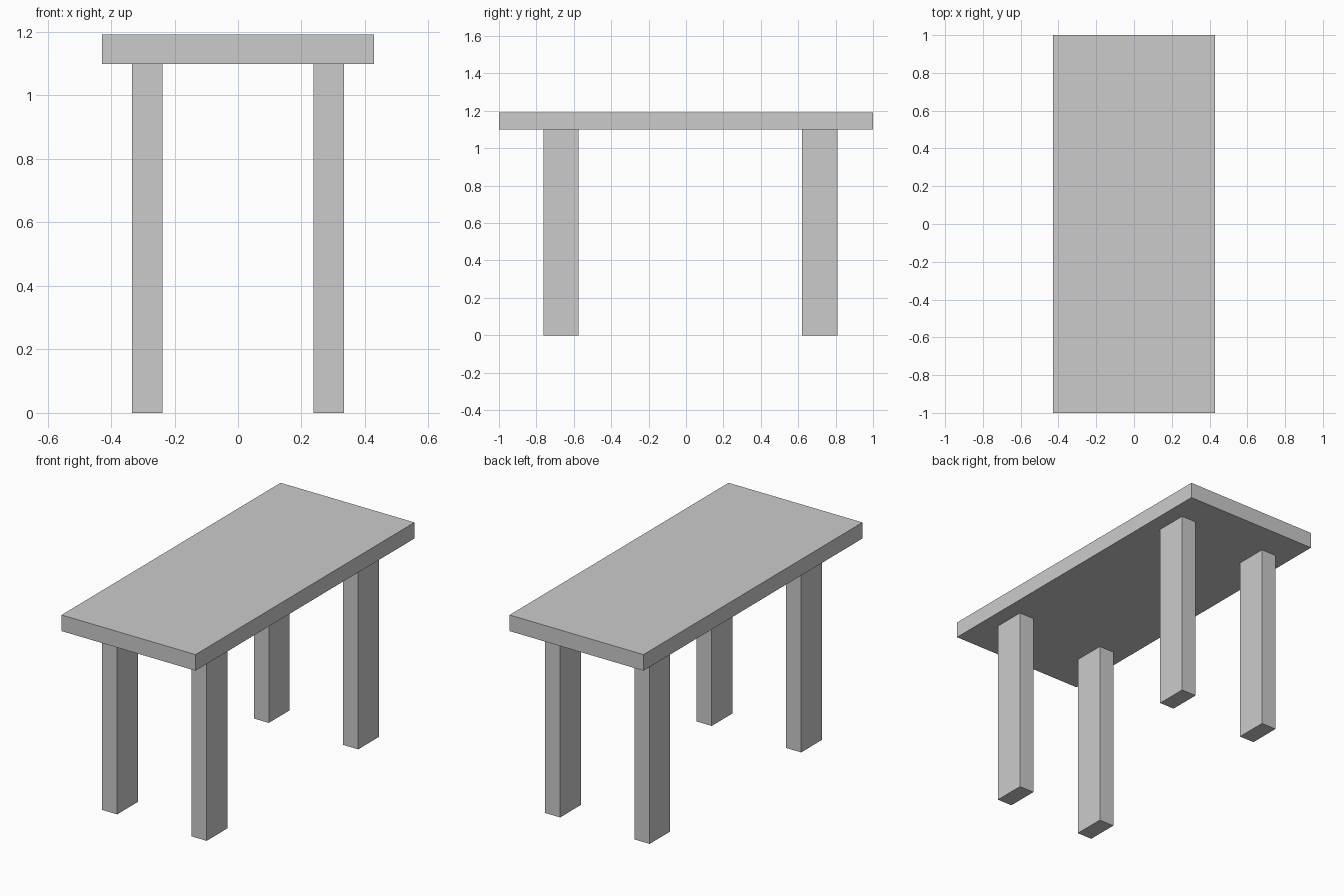
import bpy

if "Cube" in bpy.data.objects:
    bpy.data.objects.remove(bpy.data.objects["Cube"])


def box(name, x, y, z):
    """Axis-aligned box from (min, max) ranges."""
    bpy.ops.mesh.primitive_cube_add(
        size=1, location=[(a + b) / 2 for a, b in (x, y, z)])
    obj = bpy.context.object
    obj.name = name
    obj.scale = [b - a for a, b in (x, y, z)]
    bpy.ops.object.transform_apply(location=False, rotation=False, scale=True)
    return obj


LEG_TOP = 1.099

# Table top
box("table_top", (-0.428, 0.428), (-1, 1), (LEG_TOP, 1.192))

# Four legs, the set sits slightly towards the back
for end, y in (("front", (-0.763, -0.575)), ("back", (0.621, 0.809))):
    for side, x in (("left", (-0.334, -0.238)), ("right", (0.238, 0.334))):
        box(f"{end}_{side}_leg", x, y, (0, LEG_TOP))
